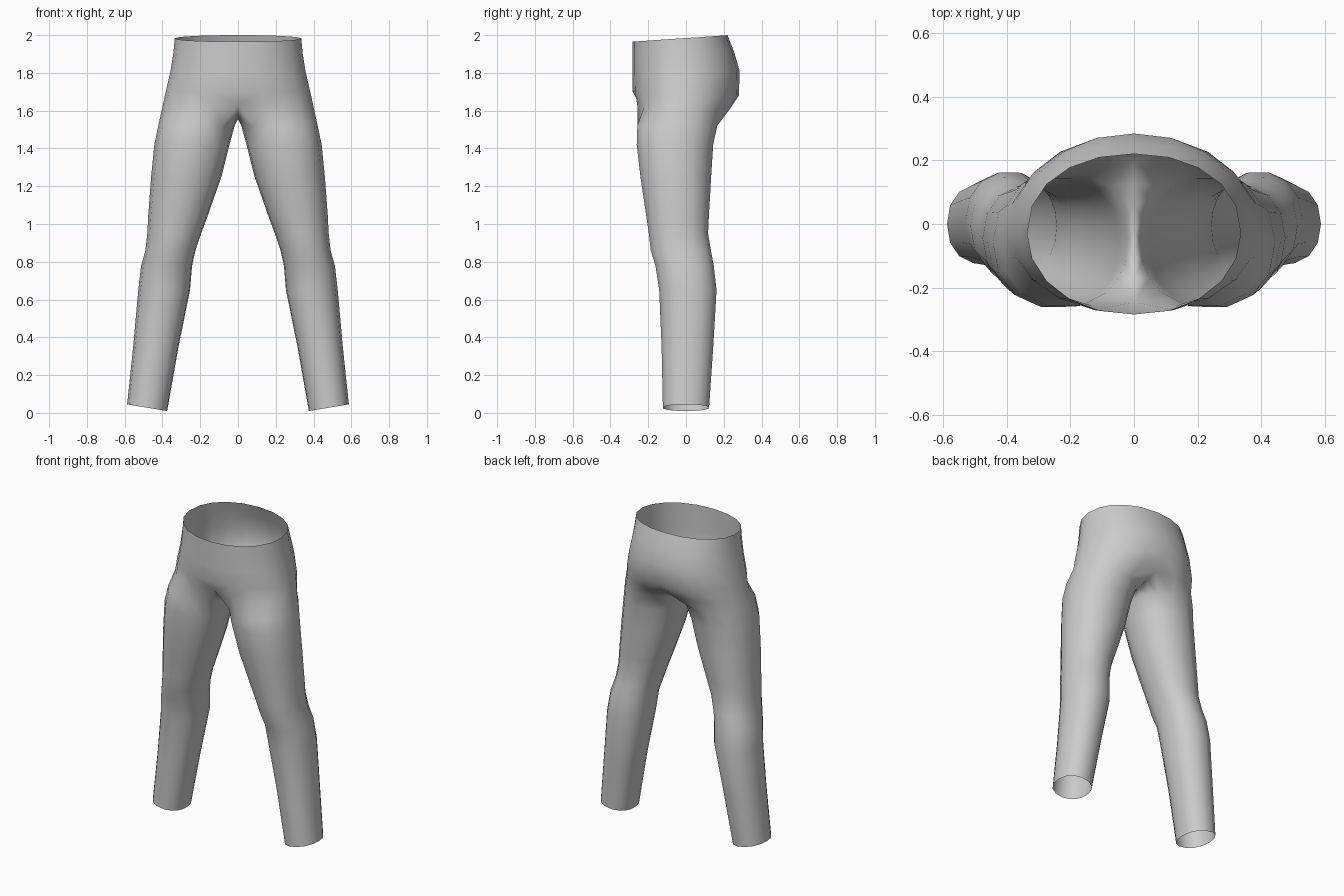
import bpy, bmesh, math

if "Cube" in bpy.data.objects:
    bpy.data.objects.remove(bpy.data.objects["Cube"])

OUT, INN = 11, 5          # points round the outer side, points along the inner side
SWEEP = math.radians(130)

def spow(v, p):
    return math.copysign(abs(v) ** p, v)

def leg_ring(z, xi, xo, yf, yb, tilt=0.0):
    """Closed ring of one leg, starting front-inner and running round the outside."""
    angles = [-SWEEP + 2 * SWEEP * k / (OUT - 1) for k in range(OUT)]
    step = (2 * math.pi - 2 * SWEEP) / (INN + 1)
    angles += [SWEEP + step * (k + 1) for k in range(INN)]
    cx, rx, cy, ry = (xi + xo) / 2, (xo - xi) / 2, (yf + yb) / 2, (yb - yf) / 2
    pts = []
    for a in angles:
        u = spow(math.cos(a), 0.92)
        pts.append((cx + rx * u, cy + ry * spow(math.sin(a), 0.92), z + tilt * (u + 1) / 2))
    return pts

def hip_ring(zf, zb, w, yf, yb, ymid=-0.03):
    """Half ring of the hips, from front centre round the side to back centre."""
    pts = []
    for k in range(OUT):
        t = math.pi * k / (OUT - 1)
        c = math.cos(t)
        y = ymid + (yf - ymid) * c if c > 0 else ymid - (yb - ymid) * spow(c, 0.9)
        pts.append((w * spow(math.sin(t), 0.95), y, zf + (zb - zf) * (1 - c) / 2))
    pts[0] = (0, pts[0][1], pts[0][2])
    pts[-1] = (0, pts[-1][1], pts[-1][2])
    return pts

# Leg: height, inner x, outer x, front y, back y
LEG = [
    (0.01, 0.375, 0.587, -0.125, 0.125, 0.035),
    (0.35, 0.315, 0.555, -0.132, 0.147),
    (0.65, 0.254, 0.528, -0.145, 0.165),
    (0.78, 0.243, 0.513, -0.165, 0.150),
    (0.86, 0.225, 0.490, -0.190, 0.135),
    (0.95, 0.195, 0.480, -0.200, 0.120),
    (1.05, 0.158, 0.475, -0.215, 0.125),
    (1.25, 0.088, 0.460, -0.245, 0.137),
    (1.42, 0.045, 0.443, -0.265, 0.148),
    (1.52, 0.018, 0.422, -0.262, 0.170),
]
# Hips: front height, back height, half width, front y, back y
HIPS = [
    (1.70, 1.68, 0.385, -0.282, 0.280),
    (1.80, 1.81, 0.358, -0.284, 0.284),
    (1.90, 1.91, 0.342, -0.284, 0.255),
    (1.965, 2.00, 0.335, -0.284, 0.220),
]

# Crotch ring joins leg and hips; its inner points lie on the centre line
crotch = hip_ring(1.62, 1.60, 0.402, -0.268, 0.238)
crotch[0] = (0, -0.245, 1.63)
crotch[-1] = (0, 0.200, 1.60)
for k in range(INN):
    s = (k + 1) / (INN + 1)
    crotch.append((0, 0.20 - 0.445 * s, 1.555 + 0.05 * abs(2 * s - 1) ** 2))

bm = bmesh.new()
rings = [[bm.verts.new(p) for p in r] for r in [leg_ring(*l) for l in LEG] + [crotch]]
for a, b in zip(rings, rings[1:]):
    n = len(a)
    for i in range(n):
        j = (i + 1) % n
        bm.faces.new((a[i], a[j], b[j], b[i]))
prev = rings[-1][:OUT]
for h in HIPS:
    cur = [bm.verts.new(p) for p in hip_ring(*h)]
    for i in range(OUT - 1):
        bm.faces.new((prev[i], prev[i + 1], cur[i + 1], cur[i]))
    prev = cur

mesh = bpy.data.meshes.new("trousers")
bm.to_mesh(mesh)
bm.free()
trousers = bpy.data.objects.new("trousers", mesh)
bpy.context.collection.objects.link(trousers)

grey = bpy.data.materials.new("light_grey")
grey.diffuse_color = (0.6, 0.6, 0.6, 1)
grey.use_nodes = True
grey.node_tree.nodes["Principled BSDF"].inputs["Base Color"].default_value = grey.diffuse_color
mesh.materials.append(grey)

# Second leg and other half of the hips
mirror = trousers.modifiers.new("other_side", 'MIRROR')
mirror.use_clip = True
mirror.merge_threshold = 0.001

for p in mesh.polygons:
    p.use_smooth = True
